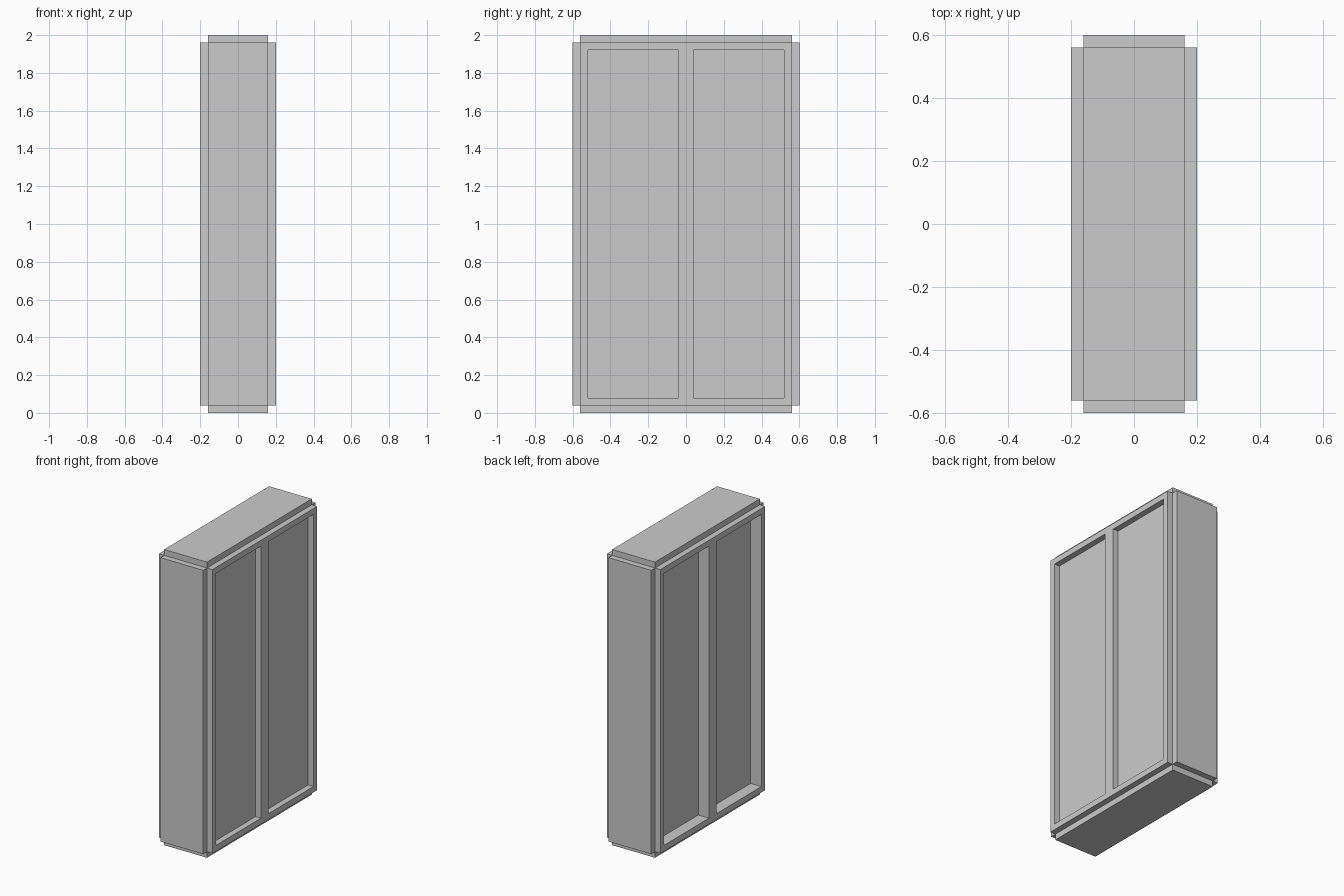
import bpy, bmesh
from mathutils import Matrix, Vector

if "Cube" in bpy.data.objects:
    bpy.data.objects.remove(bpy.data.objects["Cube"])

STEP = 0.04                      # size of the notch along every edge
HX, HY, H = 0.2, 0.6, 2.0        # half depth, half width, height


def finish(name, bm):
    bmesh.ops.recalc_face_normals(bm, faces=bm.faces)
    mesh = bpy.data.meshes.new(name)
    bm.to_mesh(mesh)
    bm.free()
    obj = bpy.data.objects.new(name, mesh)
    bpy.context.collection.objects.link(obj)
    return obj


def extrude(bm, faces, dz):
    geom = bmesh.ops.extrude_face_region(bm, geom=faces)["geom"]
    verts = [g for g in geom if isinstance(g, bmesh.types.BMVert)]
    bmesh.ops.translate(bm, verts=verts, vec=(0, 0, dz))
    return [g for g in geom if isinstance(g, bmesh.types.BMFace)]


def centre_face(faces):
    return min(faces, key=lambda f: f.calc_center_median().to_2d().length)


# Cabinet body: plus-shaped footprint (notched vertical edges)
bm = bmesh.new()
xs = (-HX, -HX + STEP, HX - STEP, HX)
ys = (-HY, -HY + STEP, HY - STEP, HY)
grid = {(i, j): bm.verts.new((xs[i], ys[j], STEP))
        for i in range(4) for j in range(4)
        if (i, j) not in ((0, 0), (0, 3), (3, 0), (3, 3))}
base = [bm.faces.new([grid[i, j], grid[i + 1, j], grid[i + 1, j + 1], grid[i, j + 1]])
        for i, j in ((1, 1), (0, 1), (2, 1), (1, 0), (1, 2))]
top = extrude(bm, base, H - 2 * STEP)

# Raised top and bottom pads
extrude(bm, [centre_face(top)], STEP)
bottom = [f for f in bm.faces if all(abs(v.co.z - STEP) < 1e-5 for v in f.verts)]
extrude(bm, [centre_face(bottom)], -STEP)
body = finish("cabinet_body", bm)

# Two recessed panels per wide side: shallow on +x, deeper on -x
bm = bmesh.new()
for side, depth in ((1, 0.04), (-1, 0.08)):
    for y in (-0.28, 0.28):
        loc = Matrix.Translation((side * HX, y, H / 2))
        size = Matrix.Diagonal(Vector((2 * depth, 0.48, 1.84, 1)))
        bmesh.ops.create_cube(bm, size=1, matrix=loc @ size)
cutter = finish("panel_cutter", bm)
cutter.hide_render = True

mod = body.modifiers.new("panel_recesses", 'BOOLEAN')
mod.operation = 'DIFFERENCE'
mod.solver = 'EXACT'
mod.object = cutter
bpy.context.view_layer.objects.active = body
body.select_set(True)
bpy.ops.object.modifier_apply(modifier=mod.name)
bpy.data.objects.remove(cutter)
